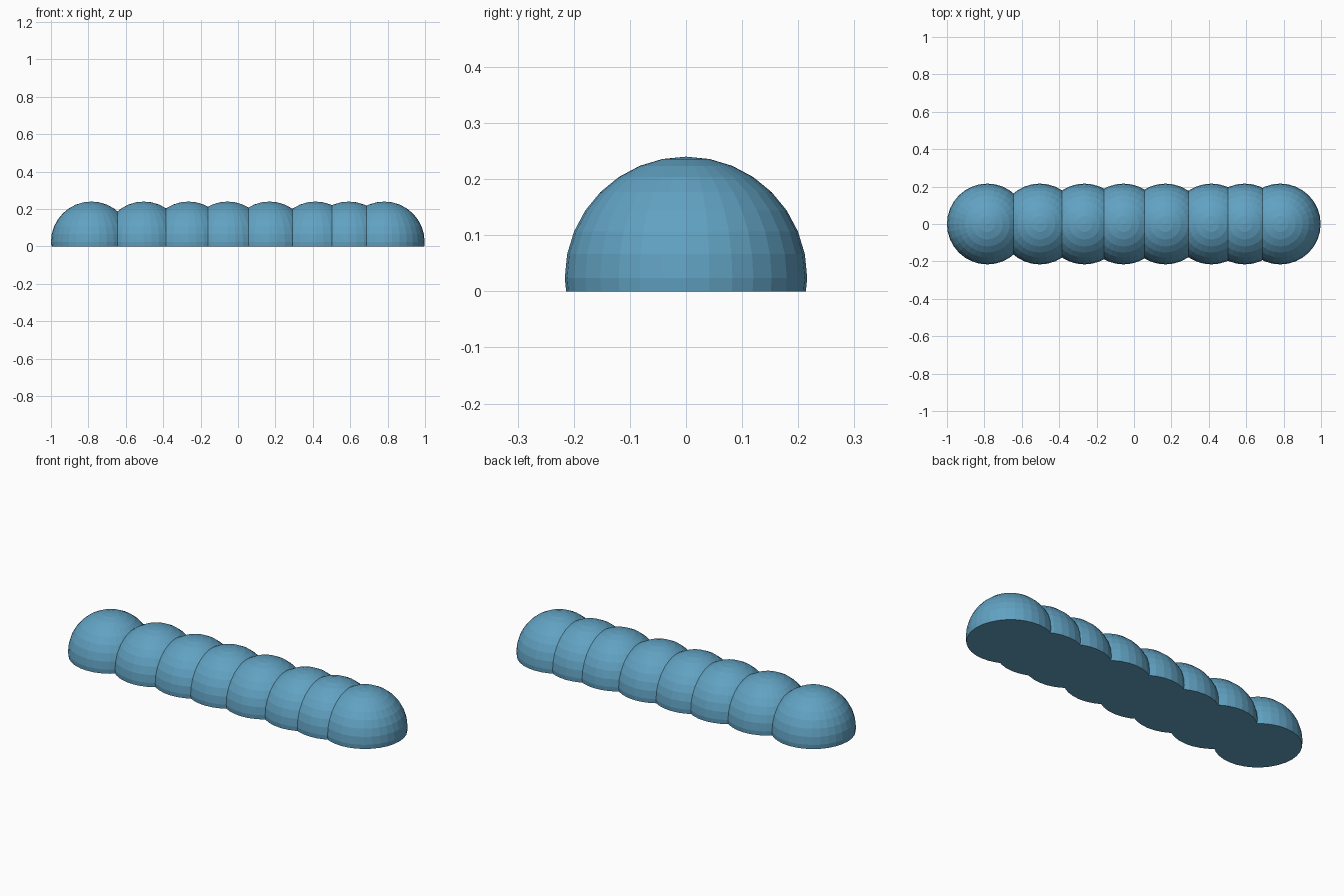
import bpy, bmesh
from mathutils import Matrix

if "Cube" in bpy.data.objects:
    bpy.data.objects.remove(bpy.data.objects["Cube"])

RADIUS = 0.216
CENTRE_Z = 0.024
CENTRES = [-0.784, -0.504, -0.265, -0.056, 0.168, 0.414, 0.592, 0.784 - 0.006]
CENTRES[-1] = 0.782

blue = bpy.data.materials.new("soft blue")
blue.diffuse_color = (0.12, 0.36, 0.54, 1)
blue.use_nodes = True
blue.node_tree.nodes["Principled BSDF"].inputs["Base Color"].default_value = blue.diffuse_color


def cut(bm, co, no):
    """Remove everything on the positive side of a plane; return the cut edges."""
    res = bmesh.ops.bisect_plane(bm, geom=bm.verts[:] + bm.edges[:] + bm.faces[:],
                                 dist=1e-6, plane_co=co, plane_no=no, clear_outer=True)
    return [e for e in res["geom_cut"] if isinstance(e, bmesh.types.BMEdge)]


# Row of overlapping domes, each trimmed to the seams with its neighbours
mesh = bpy.data.meshes.new("dome_row")
whole = bmesh.new()
for i, x in enumerate(CENTRES):
    bm = bmesh.new()
    bmesh.ops.create_uvsphere(bm, u_segments=32, v_segments=16, radius=RADIUS,
                              matrix=Matrix.Translation((x, 0, CENTRE_Z)))
    # flat base
    rim = cut(bm, (0, 0, 0), (0, 0, -1))
    bmesh.ops.holes_fill(bm, edges=rim, sides=0)
    # seams halfway between neighbours
    if i > 0:
        cut(bm, ((x + CENTRES[i - 1]) / 2, 0, 0), (-1, 0, 0))
    if i < len(CENTRES) - 1:
        cut(bm, ((x + CENTRES[i + 1]) / 2, 0, 0), (1, 0, 0))
    part = bpy.data.meshes.new("dome")
    bm.to_mesh(part)
    bm.free()
    whole.from_mesh(part)
    bpy.data.meshes.remove(part)

# Weld the seams into one closed body
bmesh.ops.remove_doubles(whole, verts=whole.verts[:], dist=1e-4)
bmesh.ops.recalc_face_normals(whole, faces=whole.faces[:])
whole.to_mesh(mesh)
whole.free()
mesh.materials.append(blue)
obj = bpy.data.objects.new("dome_row", mesh)
bpy.context.collection.objects.link(obj)
